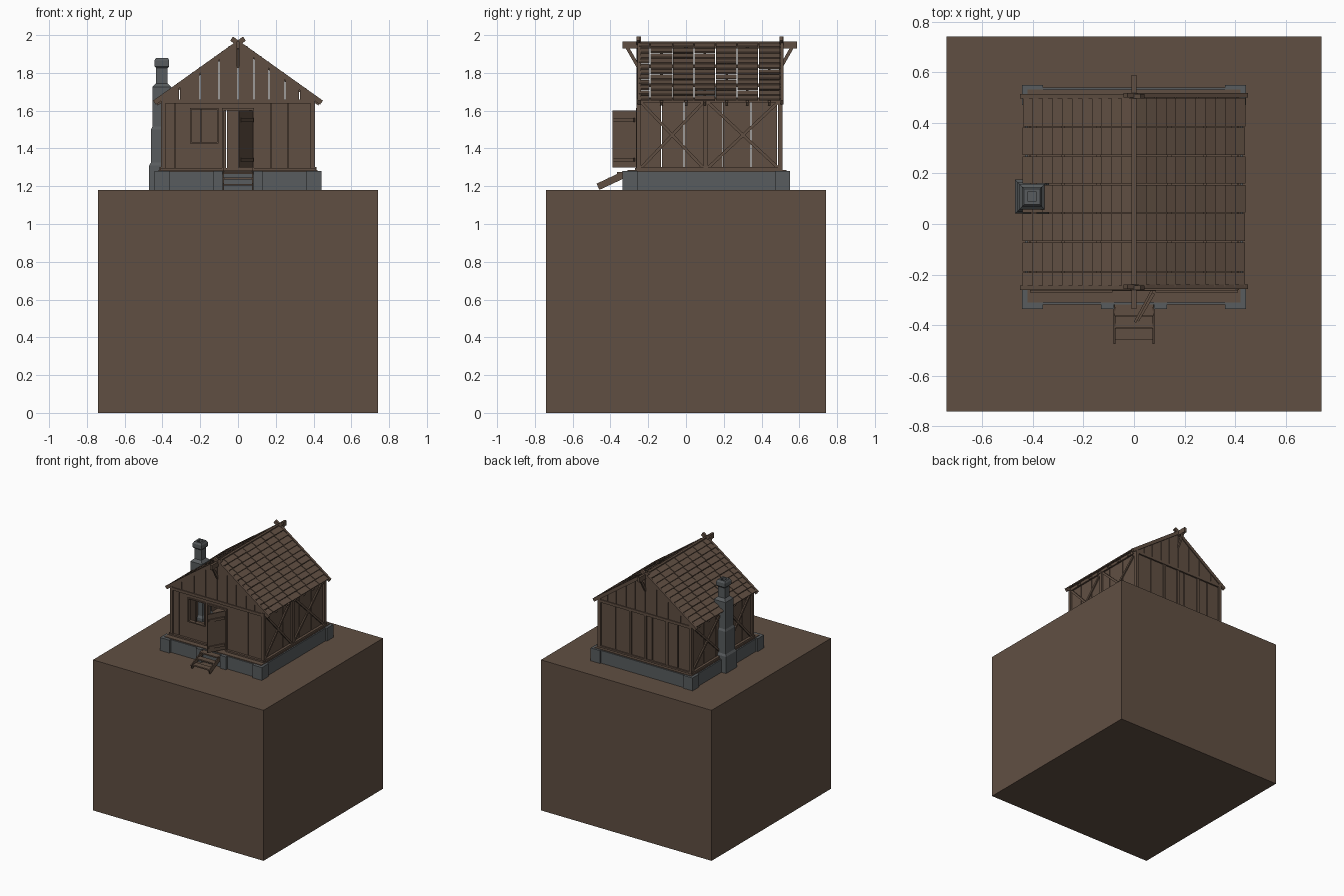
import bpy, bmesh, random
from mathutils import Vector, Matrix

if "Cube" in bpy.data.objects:
    bpy.data.objects.remove(bpy.data.objects["Cube"])

random.seed(4)

def material(name, rgb):
    m = bpy.data.materials.new(name)
    m.diffuse_color = (*rgb, 1)
    m.use_nodes = True
    m.node_tree.nodes["Principled BSDF"].inputs["Base Color"].default_value = m.diffuse_color
    return m

WOOD = material("brown wood", (0.118, 0.078, 0.055))
STONE = material("grey stone", (0.098, 0.107, 0.112))
X, Y, Z = Vector((1, 0, 0)), Vector((0, 1, 0)), Vector((0, 0, 1))
GROUND, FLOOR, EAVE, APEX = 1.18, 1.285, 1.65, 1.965
SLOPE = (APEX - EAVE) / 0.44

def roof_z(x):
    return APEX - SLOPE * abs(x)

def finish(name, bm, mat):
    bmesh.ops.recalc_face_normals(bm, faces=bm.faces)
    me = bpy.data.meshes.new(name)
    bm.to_mesh(me)
    bm.free()
    me.materials.append(mat)
    ob = bpy.data.objects.new(name, me)
    bpy.context.collection.objects.link(ob)
    return ob

def box(bm, x0, x1, y0, y1, z0, z1):
    m = Matrix.Translation(((x0 + x1) / 2, (y0 + y1) / 2, (z0 + z1) / 2))
    bmesh.ops.create_cube(bm, size=1, matrix=m @ Matrix.Diagonal((x1 - x0, y1 - y0, z1 - z0, 1)))

def beam(bm, a, b, side, w, h):
    """Bar from a to b, w wide along the side axis and h deep."""
    a, b = Vector(a), Vector(b)
    d = (b - a).normalized()
    n = side.cross(d)
    rot = Matrix((side, n, d)).transposed().to_4x4()
    size = Matrix.Diagonal((w, h, (b - a).length, 1))
    bmesh.ops.create_cube(bm, size=1, matrix=Matrix.Translation((a + b) / 2) @ rot @ size)

def prism(bm, pts, y0, y1):
    """Outline in x, z pushed along y."""
    f = bm.faces.new([bm.verts.new((x, y0, z)) for x, z in pts])
    r = bmesh.ops.extrude_face_region(bm, geom=[f])
    bmesh.ops.translate(bm, vec=(0, y1 - y0, 0), verts=[v for v in r["geom"] if isinstance(v, bmesh.types.BMVert)])

# earth block
bm = bmesh.new()
box(bm, -0.74, 0.74, -0.74, 0.74, 0, GROUND)
finish("earth_block", bm, WOOD)

# stone foundation with corner and stair blocks
bm = bmesh.new()
box(bm, -0.43, 0.43, -0.318, 0.54, GROUND, FLOOR - 0.006)
for s in (-1, 1):
    for y0, y1 in ((-0.336, -0.256), (0.47, 0.55)):
        box(bm, *sorted((s * 0.36, s * 0.442)), y0, y1, GROUND, FLOOR - 0.004)
    box(bm, *sorted((s * 0.08, s * 0.13)), -0.336, -0.3, GROUND, FLOOR - 0.004)
finish("foundation", bm, STONE)

# wooden floor and sill
bm = bmesh.new()
box(bm, -0.42, 0.42, -0.31, 0.532, FLOOR - 0.01, FLOOR)
for y in (-0.27, 0.49):
    for x0, x1 in (((-0.41, -0.085), (0.085, 0.41)) if y < 0 else ((-0.41, 0.41),)):
        box(bm, x0, x1, y, y + 0.02, FLOOR, FLOOR + 0.012)
for s in (-1, 1):
    box(bm, *sorted((s * 0.385, s * 0.415)), -0.26, 0.51, FLOOR, FLOOR + 0.016)
finish("floor_and_sill", bm, WOOD)

# front wall planks around the window and door
bm = bmesh.new()
F = (-0.252, -0.238)
for x0, x1, z0, z1 in ((-0.40, -0.335, FLOOR, EAVE), (-0.333, -0.25, FLOOR, EAVE),
                       (-0.25, -0.18, FLOOR, 1.43), (-0.18, -0.11, FLOOR, 1.43),
                       (-0.25, -0.11, 1.61, EAVE), (-0.11, -0.08, FLOOR, EAVE),
                       (-0.08, 0.08, 1.61, EAVE), (0.08, 0.172, FLOOR, EAVE),
                       (0.174, 0.264, FLOOR, EAVE), (0.267, 0.40, FLOOR, EAVE)):
    box(bm, x0, x1, *F, z0, z1)
finish("front_wall", bm, WOOD)

# back wall planks
bm = bmesh.new()
edges = [-0.40, -0.28, -0.19, -0.06, 0.0, 0.13, 0.26, 0.40]
for a, b in zip(edges, edges[1:]):
    box(bm, a + 0.003, b - 0.003, 0.488, 0.5, FLOOR, EAVE)
finish("back_wall", bm, WOOD)

# side wall planks
edges = [-0.25, -0.13, -0.01, 0.105, 0.195, 0.345, 0.485, 0.5]
for s, name in ((-1, "left_wall"), (1, "right_wall")):
    bm = bmesh.new()
    for a, b in zip(edges, edges[1:]):
        box(bm, *sorted((s * 0.383, s * 0.395)), a + 0.002, b - 0.003, FLOOR, EAVE + 0.02)
    finish(name, bm, WOOD)

# posts, tie beams, wall plates and cross braces
bm = bmesh.new()
zt = EAVE + 0.015
for s in (-1, 1):
    xs = sorted((s * 0.384, s * 0.408))
    for y in (-0.262, 0.092, 0.488):
        box(bm, *xs, y, y + 0.024, FLOOR, zt)
    box(bm, *xs, -0.262, 0.512, zt - 0.022, zt)
    for y0, y1 in ((-0.238, 0.092), (0.116, 0.488)):
        for a, b in ((y0, y1), (y1, y0)):
            beam(bm, (s * 0.398, a, FLOOR + 0.012), (s * 0.398, b, zt - 0.02), X, 0.012, 0.016)
for y in (-0.262, 0.494):
    box(bm, -0.405, 0.405, y, y + 0.018, EAVE - 0.012, EAVE + 0.01)
for x in (-0.19, 0.0, 0.13):
    box(bm, x - 0.01, x + 0.01, 0.494, 0.508, FLOOR, EAVE)
finish("timber_frame", bm, WOOD)

# gable planks cut to the roof slope
edges = [-0.41, -0.31, -0.20, -0.10, 0.0, 0.085, 0.165, 0.25, 0.325, 0.41]
for name, y0, y1 in (("front_gable", -0.256, -0.242), ("back_gable", 0.492, 0.506)):
    bm = bmesh.new()
    for a, b in zip(edges, edges[1:]):
        a, b = a + 0.002, b - 0.003
        prism(bm, [(a, EAVE), (b, EAVE), (b, roof_z(b) - 0.008), (a, roof_z(a) - 0.008)], y0, y1)
    finish(name, bm, WOOD)

# roof shingles in overlapping rows
cols = [-0.25, -0.19, -0.07, 0.043, 0.157, 0.27, 0.383, 0.5]
rows = 11
for s, name in ((-1, "left_shingles"), (1, "right_shingles")):
    bm = bmesh.new()
    for r in range(rows):
        x0, x1 = 0.004 + 0.039 * r, 0.004 + 0.039 * (r + 1) + 0.005
        for a, b in zip(cols, cols[1:]):
            lift = random.uniform(0, 0.004)
            p = (s * x0, (a + b) / 2, roof_z(x0) - 0.007)
            q = (s * x1, (a + b) / 2, roof_z(x1) + 0.003 + lift)
            beam(bm, p, q, Y, b - a - 0.005, 0.008)
    finish(name, bm, WOOD)

# rafters under the shingles and crossing barge boards
bm = bmesh.new()
for s in (-1, 1):
    for y in (-0.13, 0.0, 0.1, 0.215, 0.325, 0.44):
        beam(bm, (0, y, APEX - 0.022), (s * 0.43, y, roof_z(0.43) - 0.022), Y, 0.014, 0.018)
    for x in (0.14, 0.28):
        box(bm, s * x - 0.008, s * x + 0.008, -0.25, 0.5, roof_z(x) - 0.038, roof_z(x) - 0.02)
finish("rafters", bm, WOOD)
bm = bmesh.new()
for y in (-0.25, 0.506):
    for s in (-1, 1):
        x = -0.034
        top = APEX - SLOPE * x - 0.008
        beam(bm, (s * x, y + s * 0.002, top), (s * 0.442, y + s * 0.002, roof_z(0.442) - 0.006), Y, 0.018, 0.026)
finish("barge_boards", bm, WOOD)

# ridge beam with brackets
bm = bmesh.new()
box(bm, -0.009, 0.009, -0.336, 0.588, 1.928, 1.966)
for y0, y1 in ((-0.31, -0.252), (0.56, 0.502)):
    beam(bm, (0, y0, 1.932), (0, y1, 1.83), X, 0.014, 0.018)
finish("ridge_beam", bm, WOOD)

# window frame
bm = bmesh.new()
for x in (-0.254, -0.112):
    box(bm, x, x + 0.008, -0.262, -0.232, 1.426, 1.614)
for z in (1.426, 1.606):
    box(bm, -0.254, -0.104, -0.262, -0.232, z, z + 0.008)
box(bm, -0.198, -0.19, -0.25, -0.24, 1.43, 1.61)
finish("window_frame", bm, WOOD)

# door frame and open door
bm = bmesh.new()
for s in (-1, 1):
    box(bm, *sorted((s * 0.074, s * 0.086)), -0.264, -0.232, FLOOR, 1.61)
box(bm, -0.086, 0.086, -0.264, -0.232, 1.602, 1.614)
finish("door_frame", bm, WOOD)
bm = bmesh.new()
a, b = Vector((0.072, -0.262, 1.45)), Vector((0.004, -0.388, 1.45))
beam(bm, a, b, Z, 0.30, 0.010)
for z in (1.34, 1.55):
    beam(bm, a + Vector((0.006, -0.012, z - 1.45)), b + Vector((0.01, 0.006, z - 1.45)), Z, 0.02, 0.012)
finish("open_door", bm, WOOD)

# entrance stairs
bm = bmesh.new()
for s in (-1, 1):
    beam(bm, (s * 0.077, -0.466, 1.197), (s * 0.077, -0.325, 1.263), X, 0.008, 0.036)
for y, z in ((-0.34, 1.27), (-0.387, 1.24), (-0.434, 1.208)):
    box(bm, -0.078, 0.078, y - 0.024, y + 0.022, z - 0.005, z + 0.005)
finish("stairs", bm, WOOD)

# stepped chimney lofted from square rings
bm = bmesh.new()
rings = [(0.067, GROUND), (0.067, 1.31), (0.058, 1.325), (0.058, 1.50), (0.05, 1.515), (0.05, 1.725),
         (0.03, 1.745), (0.03, 1.825), (0.039, 1.835), (0.039, 1.865), (0.031, 1.88), (0.018, 1.88), (0.018, 1.84)]
prev = None
for h, z in rings:
    ring = [bm.verts.new((-0.403 + i * h, 0.108 + j * h, z)) for i, j in ((-1, -1), (1, -1), (1, 1), (-1, 1))]
    if prev:
        for k in range(4):
            bm.faces.new((prev[k], prev[(k + 1) % 4], ring[(k + 1) % 4], ring[k]))
    else:
        bm.faces.new(ring[::-1])
    prev = ring
bm.faces.new(prev)
finish("chimney", bm, STONE)
